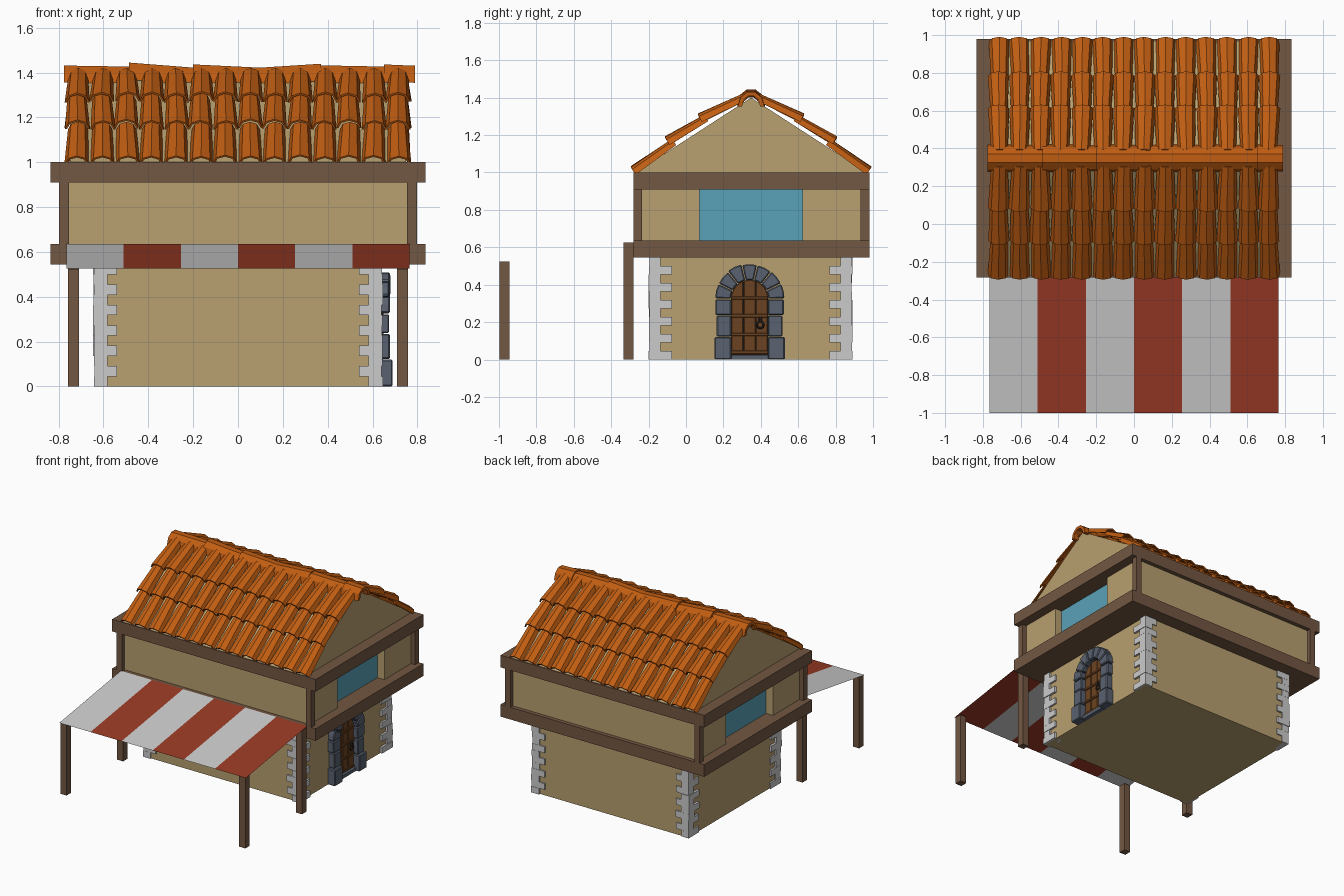
import bpy, bmesh, math, random
from mathutils import Vector

if "Cube" in bpy.data.objects:
    bpy.data.objects.remove(bpy.data.objects["Cube"])

random.seed(4)
CY = 0.348                      # y of the house centre line


def material(name, rgb):
    m = bpy.data.materials.new(name)
    m.diffuse_color = (*rgb, 1)
    m.use_nodes = True
    m.node_tree.nodes["Principled BSDF"].inputs["Base Color"].default_value = m.diffuse_color
    return m


TAN = material("plaster", (0.48, 0.35, 0.16))
WOOD = material("timber", (0.17, 0.095, 0.055))
TILE = material("clay", (0.53, 0.11, 0.006))
BLUE = material("glass", (0.10, 0.36, 0.48))
RED = material("red_cloth", (0.32, 0.042, 0.018))
SLATE = material("slate", (0.10, 0.12, 0.16))
DOOR = material("door_wood", (0.15, 0.055, 0.015))
DARK = material("dark_iron", (0.03, 0.025, 0.02))


def finish(name, bm, mat=None, bevel=0):
    bmesh.ops.recalc_face_normals(bm, faces=bm.faces)
    me = bpy.data.meshes.new(name)
    bm.to_mesh(me)
    bm.free()
    ob = bpy.data.objects.new(name, me)
    bpy.context.collection.objects.link(ob)
    if mat:
        me.materials.append(mat)
    if bevel:
        mod = ob.modifiers.new("bevel", 'BEVEL')
        mod.width, mod.segments = bevel, 1
    return ob


def prism(bm, pts, x0, x1):
    """Extrude a (y, z) outline along x."""
    a = [bm.verts.new((x0, y, z)) for y, z in pts]
    b = [bm.verts.new((x1, y, z)) for y, z in pts]
    bm.faces.new(a)
    bm.faces.new(b[::-1])
    for i in range(len(pts)):
        j = (i + 1) % len(pts)
        bm.faces.new((a[i], b[i], b[j], a[j]))


def boxes(name, items, mat=None, bevel=0):
    bm = bmesh.new()
    for x0, x1, y0, y1, z0, z1 in items:
        prism(bm, [(y0, z0), (y1, z0), (y1, z1), (y0, z1)], x0, x1)
    return finish(name, bm, mat, bevel)


def arch_tile(bm, ends, side, up, thick, n):
    """Hollow half-round tile between two ends: (crown point, half width, height)."""
    rings = []
    for crown, w, h in ends:
        base = crown - up * h
        for d in (0, thick):
            rings.append([bm.verts.new(base + side * math.cos(math.pi * i / n) * (w - d)
                                       + up * math.sin(math.pi * i / n) * (h - d))
                          for i in range(n + 1)])
    o0, i0, o1, i1 = rings
    for a, b in ((o0, o1), (i0, i1), (o0, i0), (o1, i1)):
        for k in range(n):
            bm.faces.new((a[k], a[k + 1], b[k + 1], b[k]))
    for k in (0, n):
        bm.faces.new((o0[k], o1[k], i1[k], i0[k]))


# Ground floor and floor slabs
boxes("lower_wall", [(-0.63, 0.63, -0.187, 0.877, 0, 0.56)], TAN)
boxes("lower_beam", [(-0.835, 0.835, -0.282, 0.98, 0.545, 0.635)], WOOD)
boxes("upper_beam", [(-0.835, 0.835, -0.282, 0.98, 0.91, 1.0)], WOOD)

# Corner stones, alternating long and short
stones = []
N = 12
for sx in (-1, 1):
    for sy in (-1, 1):
        for k in range(N):
            lx, ly = (0.105, 0.062) if k % 2 else (0.062, 0.122)
            j = random.uniform(-0.004, 0.003)
            xs = sorted((sx * (0.644 + j), sx * (0.644 - lx)))
            ys = sorted((CY - 0.003 + sy * (0.543 + j), CY - 0.003 + sy * (0.543 - ly)))
            stones.append((*xs, *ys, k * 0.545 / N, (k + 1) * 0.545 / N))
boxes("corner_stones", stones)

# Upper storey: core, side panels leaving window recesses, windows, corner posts
wall = [(-0.70, 0.70, -0.25, 0.95, 0.63, 0.915)]
for s in (-1, 1):
    xs = sorted((s * 0.69, s * 0.765))
    wall += [(*xs, -0.25, 0.073, 0.63, 0.915), (*xs, 0.622, 0.95, 0.63, 0.915)]
boxes("upper_wall", wall, TAN)
boxes("windows", [(*sorted((s * 0.69, s * 0.708)), 0.073, 0.622, 0.635, 0.91)
                  for s in (-1, 1)], BLUE)
boxes("upper_posts", [(*sorted((s * 0.754, s * 0.798)), y, y + 0.046, 0.63, 0.915)
                      for s in (-1, 1) for y in (-0.282, 0.934)], WOOD)

# Gable block
bm = bmesh.new()
prism(bm, [(CY - 0.618, 1.0), (CY + 0.618, 1.0), (CY, 1.4)], -0.75, 0.75)
finish("gable", bm, TAN)

# Roof tiles: three lapped courses on each slope (crown y, z at lower and upper end)
courses = [((-0.295, 1.03), (-0.075, 1.18)),
           ((-0.112, 1.19), (0.10, 1.31)),
           ((0.064, 1.312), (0.30, 1.42))]
for s, label in ((1, "front"), (-1, "back")):
    bm = bmesh.new()
    for (y0, z0), (y1, z1) in courses:
        d = Vector((0, s * (y1 - y0), z1 - z0)).normalized()
        up = Vector((0, -s * d.z, abs(d.y)))
        for c in range(14):
            x = -0.715 + 0.11 * c
            a, b, e = (random.uniform(-0.004, 0.004) for _ in range(3))
            low = Vector((x + a, CY + s * (y0 - CY), z0 + e))
            top = Vector((x + b, CY + s * (y1 - CY), z1))
            arch_tile(bm, [(low, 0.056, 0.047), (top, 0.044, 0.04)],
                      Vector((1, 0, 0)), up, 0.009, 4)
    finish(label + "_roof_tiles", bm, TILE)

# Ridge tiles, slightly uneven
bm = bmesh.new()
ridge = [(-0.775, 1.435, -0.47, 1.43), (-0.485, 1.448, -0.19, 1.425),
         (-0.20, 1.44, 0.11, 1.425), (0.09, 1.425, 0.37, 1.443),
         (0.36, 1.436, 0.67, 1.43), (0.65, 1.44, 0.79, 1.434)]
for x0, z0, x1, z1 in ridge:
    arch_tile(bm, [(Vector((x0, CY, z0)), 0.074, 0.08), (Vector((x1, CY, z1)), 0.07, 0.08)],
              Vector((0, 1, 0)), Vector((0, 0, 1)), 0.022, 5)
finish("ridge_tiles", bm, TILE)

# Striped awning and its posts
for name, start, mat in (("awning_grey_stripes", 0, None), ("awning_red_stripes", 1, RED)):
    bm = bmesh.new()
    for k in range(start, 6, 2):
        x0 = -0.765 + 0.255 * k
        x1 = x0 + 0.255
        bm.faces.new([bm.verts.new(p) for p in ((x0, -1, 0.525), (x1, -1, 0.525),
                                                (x1, -0.28, 0.636), (x0, -0.28, 0.636))])
    finish(name, bm, mat)
boxes("awning_posts", [(*sorted((s * 0.708, s * 0.758)), y, y + 0.052, 0, z)
                       for s in (-1, 1) for y, z in ((-0.997, 0.524), (-0.334, 0.626))], WOOD)

# Door surround: jamb stones, arch stones and threshold
DY, DZ, R0, R1 = 0.34, 0.325, 0.1, 0.185
bm = bmesh.new()
for s in (-1, 1):
    for z0, z1, w, x in ((0, 0.12, 0.188, 0.69), (0.123, 0.235, 0.176, 0.678),
                         (0.238, 0.322, 0.183, 0.674)):
        ya, yb = sorted((DY + s * 0.098, DY + s * w))
        prism(bm, [(ya, z0), (yb, z0), (yb, z1), (ya, z1)], 0.60, x)
for k in range(7):
    a0, a1 = (math.pi * (k + t) / 7 for t in (0.03, 0.97))
    r = R1 + random.uniform(-0.004, 0.004)
    arc = [(R0, a0), (r, a0), (r, (a0 + a1) / 2), (r, a1), (R0, a1), (R0, (a0 + a1) / 2)]
    prism(bm, [(DY + q * math.cos(a), DZ + q * math.sin(a)) for q, a in arc],
          0.60, 0.676 + random.uniform(-0.004, 0.004))
finish("door_surround", bm, SLATE, 0.006)
boxes("threshold", [(0.60, 0.66, DY - 0.1, DY + 0.1, 0, 0.025)], SLATE)

# Door: dark backing, three boards cut to the arch, crossbars
def arch_z(d):
    return DZ + math.sqrt(max(0, R0 ** 2 - d ** 2))


bm = bmesh.new()
prism(bm, [(DY - R0, 0.02), (DY + R0, 0.02)] +
      [(DY + R0 * math.cos(math.pi * i / 8), DZ + R0 * math.sin(math.pi * i / 8))
       for i in range(9)], 0.61, 0.634)
finish("door_backing", bm, DARK)
bm = bmesh.new()
for k in range(3):
    a, b = -0.097 + 0.066 * k, -0.035 + 0.066 * k
    top = [(DY + b + (a - b) * i / 4, arch_z(b + (a - b) * i / 4)) for i in range(5)]
    prism(bm, [(DY + a, 0.025), (DY + b, 0.025)] + top, 0.62, 0.642)
finish("door_boards", bm, DOOR, 0.003)
boxes("door_crossbars", [(0.62, 0.649, DY - 0.099, DY + 0.099, z, z + 0.018)
                         for z in (0.03, 0.125, 0.225, 0.32)], DOOR, 0.003)

# Ring handle
bpy.ops.mesh.primitive_torus_add(major_segments=12, minor_segments=6, major_radius=0.018,
                                 minor_radius=0.005, location=(0.656, 0.397, 0.185),
                                 rotation=(0, math.pi / 2, 0))
ring = bpy.context.object
ring.name = "door_ring"
ring.data.materials.append(DARK)
boxes("ring_plate", [(0.63, 0.66, 0.388, 0.406, 0.2, 0.228)], DARK, 0.004)
